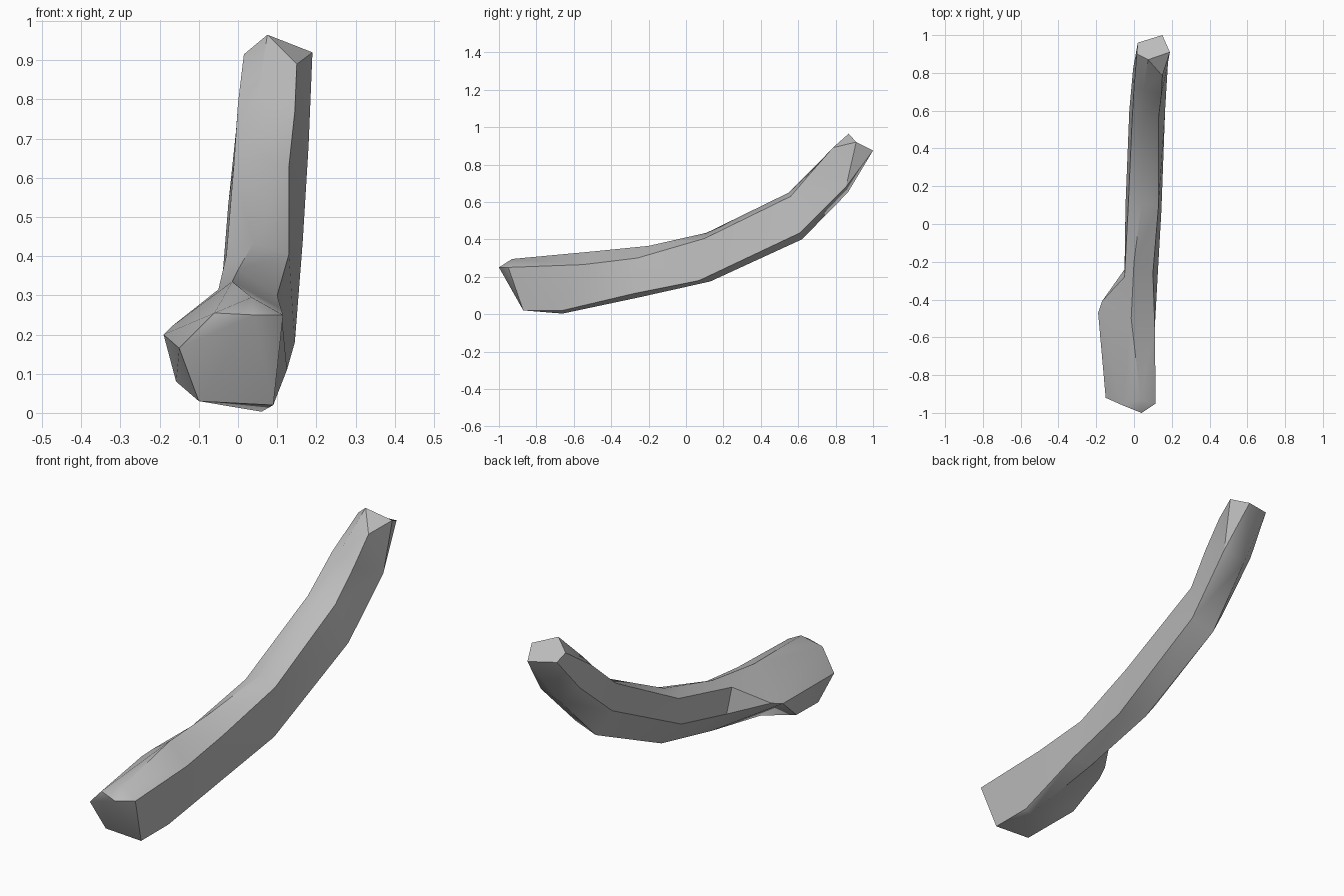
import bpy, bmesh, math

if "Cube" in bpy.data.objects:
    bpy.data.objects.remove(bpy.data.objects["Cube"])

bark = bpy.data.materials.new("grey bark")
bark.diffuse_color = (0.5, 0.5, 0.5, 1)
bark.use_nodes = True
bark.node_tree.nodes["Principled BSDF"].inputs["Base Color"].default_value = bark.diffuse_color

# Cross-sections along the branch, six corners each:
# left, upper left, top, upper right, lower right, bottom left
SECTIONS = [
    [(-.15, -.92, .165), (-.06, -.96, .255), (.035, -.93, .295),
     (.115, -.95, .25), (.09, -.87, .02), (-.10, -.87, .03)],
    [(-.19, -.47, .20), (-.17, -.41, .22), (-.015, -.50, .335),
     (.11, -.55, .265), (.09, -.66, .02), (.06, -.66, .003)],
    [(-.05, -.24, .20), (-.05, -.28, .315), (.0, -.20, .365),
     (.10, -.26, .30), (.125, -.28, .11), (.04, -.25, .09)],
    [(-.045, .10, .28), (-.03, .10, .40), (.04, .11, .435),
     (.13, .10, .405), (.145, .07, .18), (.04, .13, .175)],
    [(-.025, .60, .53), (-.01, .55, .64), (.05, .55, .65),
     (.13, .56, .63), (.165, .61, .435), (.05, .62, .40)],
    [(-.005, .82, .72), (.0, .72, .79), (.05, .71, .81),
     (.145, .68, .77), (.18, .855, .68), (.07, .865, .65)],
    [(.02, .96, .89), (.015, .90, .915), (.075, .87, .965),
     (.15, .785, .89), (.19, .91, .92), (.15, 1.0, .875)],
]

bm = bmesh.new()
rings = [[bm.verts.new(p) for p in s] for s in SECTIONS]

# Bark sides
for lower, upper in zip(rings, rings[1:]):
    for i in range(6):
        j = (i + 1) % 6
        bm.faces.new((lower[i], lower[j], upper[j], upper[i]))

# Thick broken end with a small forward tip
a, b, c, d, e, f = rings[0]
tip = bm.verts.new((.04, -1.0, .25))
for face in ((a, b, tip), (b, c, tip), (c, d, tip), (d, e, tip),
             (e, f, tip), (f, a, tip)):
    bm.faces.new(face)

# Lower left knob
knob = bm.verts.new((-.158, -.62, .08))
old = next(x for x in bm.faces
           if {rings[0][5], rings[0][0], rings[1][5], rings[1][0]} == set(x.verts))
bm.faces.remove(old)
loop = (rings[0][5], rings[0][0], rings[1][0], rings[1][5])
for i in range(4):
    bm.faces.new((loop[i], loop[(i + 1) % 4], knob))

# Thin cut end with a chipped corner
a, b, c, d, e, f = rings[-1]
bm.faces.new((a, b, c, e, f))
bm.faces.new((c, d, e))

bmesh.ops.triangulate(bm, faces=[x for x in bm.faces if len(x.verts) == 4],
                      quad_method='SHORT_EDGE')
bmesh.ops.recalc_face_normals(bm, faces=bm.faces)
mesh = bpy.data.meshes.new("branch")
bm.to_mesh(mesh)
bm.free()
mesh.materials.append(bark)
branch = bpy.data.objects.new("branch", mesh)
bpy.context.collection.objects.link(branch)

# Soft bark with crisp broken edges
bpy.context.view_layer.objects.active = branch
branch.select_set(True)
bpy.ops.object.shade_smooth_by_angle(angle=math.radians(35))
